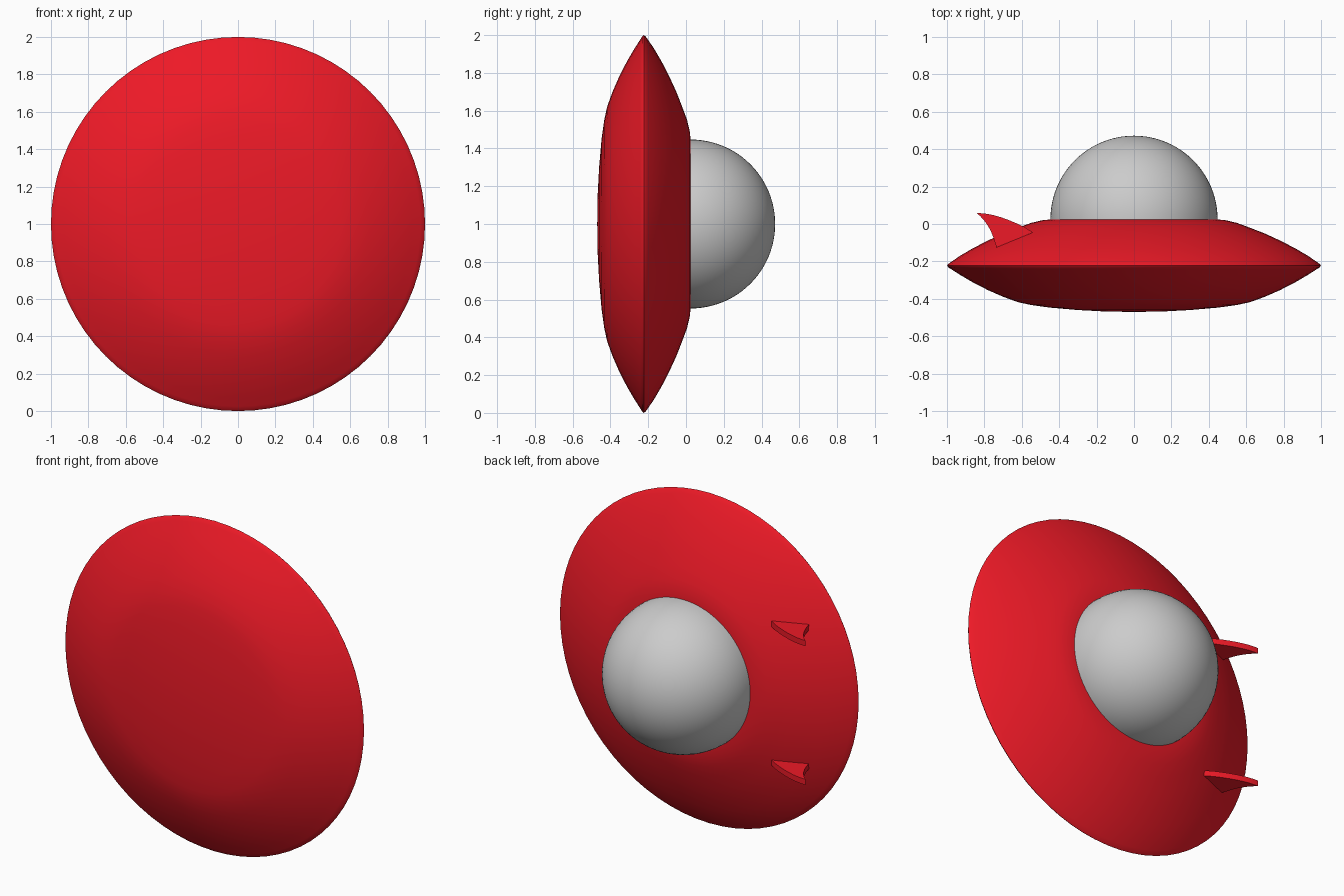
import bpy, bmesh, math
from mathutils import Vector

if "Cube" in bpy.data.objects:
    bpy.data.objects.remove(bpy.data.objects["Cube"])

red = bpy.data.materials.new("red_paint")
red.diffuse_color = (0.85, 0.01, 0.02, 1)
red.use_nodes = True
red.node_tree.nodes["Principled BSDF"].inputs["Base Color"].default_value = red.diffuse_color


def finish(bm, name, mat=None, angle=35):
    bmesh.ops.recalc_face_normals(bm, faces=bm.faces)
    mesh = bpy.data.meshes.new(name)
    bm.to_mesh(mesh)
    bm.free()
    ob = bpy.data.objects.new(name, mesh)
    bpy.context.collection.objects.link(ob)
    if mat:
        mesh.materials.append(mat)
    bpy.ops.object.select_all(action='DESELECT')
    ob.select_set(True)
    bpy.context.view_layer.objects.active = ob
    bpy.ops.object.shade_smooth_by_angle(angle=math.radians(angle))
    return ob


def lathe(name, profile, mat=None, steps=72):
    """Revolve (radius, y) points about the y axis through z = 1."""
    bm = bmesh.new()
    verts = [bm.verts.new((0, y, 1 + r)) for r, y in profile]
    edges = [bm.edges.new(p) for p in zip(verts, verts[1:])]
    bmesh.ops.spin(bm, geom=verts + edges, cent=(0, 0, 1), axis=(0, 1, 0),
                   angle=math.tau, steps=steps, use_merge=False)
    bmesh.ops.remove_doubles(bm, verts=bm.verts, dist=1e-4)
    return finish(bm, name, mat)


def bezier(a, c, b, n=8):
    a, c, b = Vector(a), Vector(c), Vector(b)
    return [a * (1 - t) ** 2 + c * 2 * t * (1 - t) + b * t * t
            for t in (i / n for i in range(n))]


# saucer body: lens profile with a flat back and a narrow rounded rim
body = [(0, -.47), (.15, -.468), (.3, -.46), (.45, -.447), (.55, -.433),
        (.62, -.418), (.7, -.389), (.78, -.354), (.86, -.313), (.93, -.272),
        (.975, -.243), (.993, -.232), (1, -.223), (.993, -.214),
        (.975, -.201), (.93, -.170), (.86, -.129), (.78, -.088),
        (.7, -.051), (.62, -.020), (.55, .006), (.49, .020), (.44, .025),
        (0, .025)]
lathe("saucer_body", body, red)

# dome: hemisphere on the back face
R = .447
dome = [(R * math.cos(t), .025 + R * math.sin(t))
        for t in (i * math.pi / 48 for i in range(25))]
lathe("dome", [(0, .02), (R, .02)] + dome)

# pair of swept fins, one above and one below the centre
outline = (bezier((-.84, .058), (-.73, .062), (-.54, -.04))
           + [Vector((-.54, -.045)), Vector((-.735, -.125))]
           + bezier((-.743, -.10), (-.77, .0), (-.84, .058)))
thick = .034
for label, side in (("upper", 1), ("lower", -1)):
    bm = bmesh.new()
    z = 1 + side * .42 - thick / 2
    face = bm.faces.new([bm.verts.new((p.x, p.y, z)) for p in outline])
    ext = bmesh.ops.extrude_face_region(bm, geom=[face])
    bmesh.ops.translate(bm, vec=(0, 0, thick), verts=[
        v for v in ext["geom"] if isinstance(v, bmesh.types.BMVert)])
    finish(bm, label + "_fin", red)
